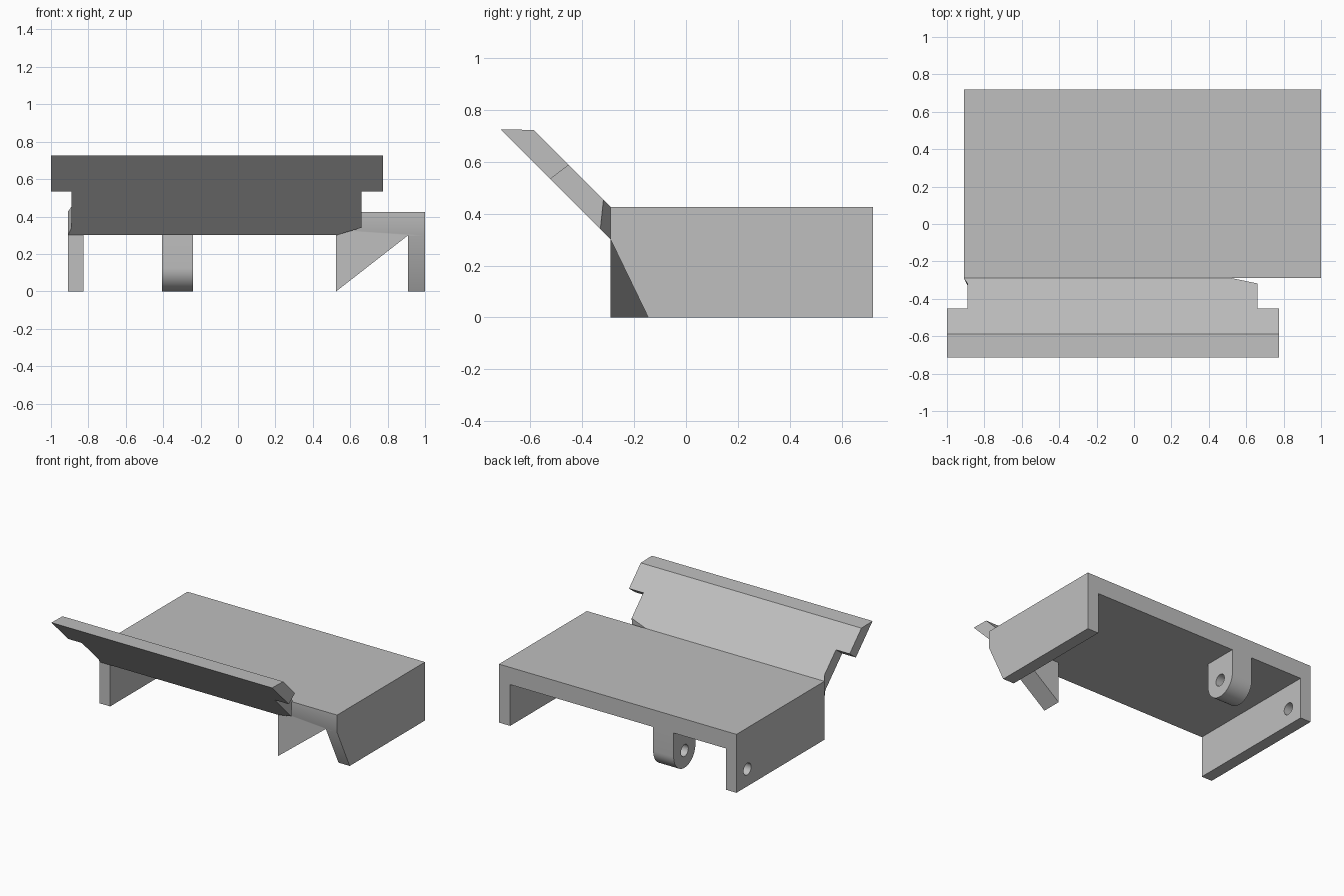
import bpy, bmesh, math
from mathutils import Vector

if "Cube" in bpy.data.objects:
    bpy.data.objects.remove(bpy.data.objects["Cube"], do_unlink=True)

grey = bpy.data.materials.new("plain grey")
grey.use_nodes = True
grey.diffuse_color = (0.52, 0.52, 0.52, 1)
grey.node_tree.nodes["Principled BSDF"].inputs["Base Color"].default_value = grey.diffuse_color


def loft(name, start, end):
    """Solid between two matching outlines."""
    bm = bmesh.new()
    a = [bm.verts.new(p) for p in start]
    b = [bm.verts.new(p) for p in end]
    bm.faces.new(a)
    bm.faces.new(b)
    for i in range(len(a)):
        j = (i + 1) % len(a)
        bm.faces.new((a[i], a[j], b[j], b[i]))
    bmesh.ops.recalc_face_normals(bm, faces=bm.faces)
    mesh = bpy.data.meshes.new(name)
    bm.to_mesh(mesh)
    bm.free()
    mesh.materials.append(grey)
    obj = bpy.data.objects.new(name, mesh)
    bpy.context.collection.objects.link(obj)
    return obj


def along_x(name, profile, x0, x1):
    return loft(name, *[[Vector((x, y, z)) for y, z in profile] for x in (x0, x1)])


def along_y(name, profile, y0, y1):
    return loft(name, *[[Vector((x, y, z)) for x, z in profile] for y in (y0, y1)])


def arc(cy, cz, r, start, end, steps):
    angles = [start + (end - start) * i / steps for i in range(steps + 1)]
    return [(cy + r * math.cos(t), cz + r * math.sin(t)) for t in angles]


def cut(obj, cutter):
    mod = obj.modifiers.new("cut", 'BOOLEAN')
    mod.operation = 'DIFFERENCE'
    mod.solver = 'EXACT'
    mod.object = cutter
    bpy.context.view_layer.objects.active = obj
    bpy.ops.object.modifier_apply(modifier=mod.name)


FRONT, BACK, UNDER, TOP = -0.29, 0.72, 0.3, 0.425
PIN_Y, PIN_Z, TAB_R = 0.595, 0.125, 0.125

# Channel-shaped body: top plate with two side walls
body = along_y("channel_body", [
    (-0.91, 0), (-0.91, TOP), (1, TOP), (1, 0),
    (0.91, 0), (0.91, UNDER), (-0.825, UNDER), (-0.825, 0)], FRONT, BACK)

# Hinge tab with a round lower end, under the back edge
tab = along_x("hinge_tab",
              [(BACK, UNDER)] + arc(PIN_Y, PIN_Z, TAB_R, 0, -math.pi, 24)
              + [(PIN_Y - TAB_R, UNDER)], -0.405, -0.24)

# Sloped front corner of the left wall, and the pin hole
corner = along_x("corner_cutter", [(-0.3, 0.32), (-0.097, -0.1), (-0.3, -0.1)], 0.85, 1.1)
pin = along_x("pin_cutter", arc(PIN_Y, PIN_Z, 0.043, 0, 2 * math.pi, 24)[:-1], -1.1, -0.1)
cut(body, corner)
cut(body, pin)
cut(tab, pin)
for cutter in (corner, pin):
    bpy.data.objects.remove(cutter, do_unlink=True)

# Triangular gusset beside the left wall
along_y("gusset", [(0.525, 0), (0.525, UNDER), (0.91, UNDER)], FRONT, -0.145)

# Raised front flap: outline of x, outer y, inner y on two 45 degree planes
base, neck, step, rim = (FRONT, FRONT), (-0.33, -0.318), (-0.523, -0.452), (-0.715, -0.587)
outline = [(-0.91, base), (-0.89, neck), (-0.89, step), (-1, step), (-1, rim),
           (0.775, rim), (0.775, step), (0.66, step), (0.66, neck), (0.525, base)]
loft("front_flap",
     [(x, y[0], UNDER + FRONT - y[0]) for x, y in outline],
     [(x, y[1], TOP + FRONT - y[1]) for x, y in outline])

# Smooth round surfaces, keep edges sharp
for obj in (body, tab):
    bpy.ops.object.select_all(action='DESELECT')
    obj.select_set(True)
    bpy.context.view_layer.objects.active = obj
    bpy.ops.object.shade_smooth_by_angle(angle=math.radians(30))
